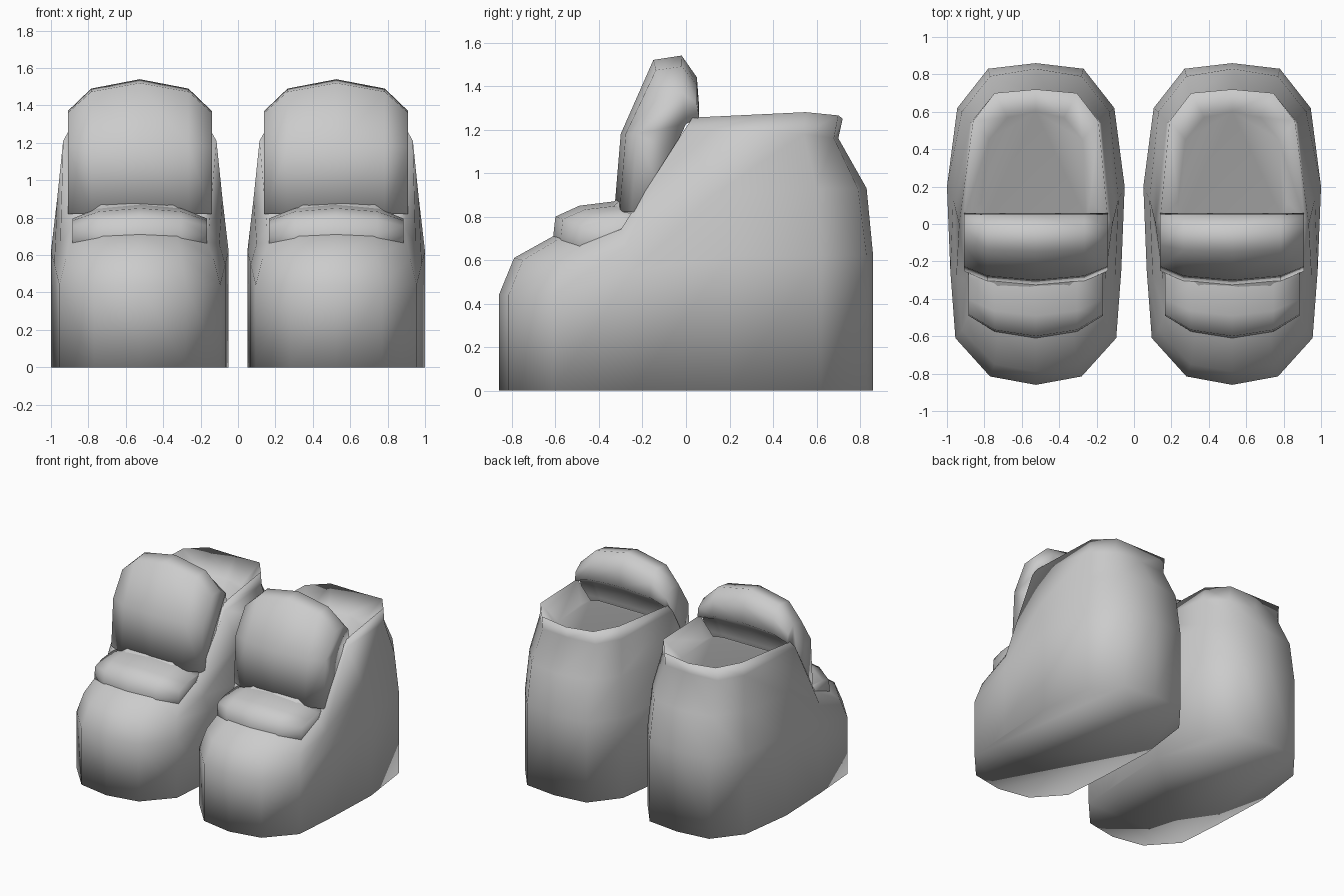
import bpy, bmesh

if "Cube" in bpy.data.objects:
    bpy.data.objects.remove(bpy.data.objects["Cube"])

CX = 0.525  # centre of one boot; a mirror modifier makes the other


def loft(name, sections):
    """Skin closed sections (equal point counts), cap both ends, mirror to a pair."""
    bm = bmesh.new()
    rings = [[bm.verts.new((x + CX, y, z)) for x, y, z in s] for s in sections]
    n = len(rings[0])
    for a, b in zip(rings, rings[1:]):
        for i in range(n):
            j = (i + 1) % n
            bm.faces.new((a[i], a[j], b[j], b[i]))
    bm.faces.new(rings[0][::-1])
    bm.faces.new(rings[-1])
    bmesh.ops.recalc_face_normals(bm, faces=bm.faces)
    for f in bm.faces:
        f.smooth = True
    me = bpy.data.meshes.new(name)
    bm.to_mesh(me)
    bm.free()
    ob = bpy.data.objects.new(name, me)
    bpy.context.collection.objects.link(ob)
    ob.modifiers.new("pair", 'MIRROR').use_mirror_merge = False
    return ob


def ring(plan, heights):
    """Full symmetric ring from a half plan running toe to heel."""
    half = [(x, y, z) for (x, y), z in zip(plan, heights)]
    return half + [(-x, y, z) for x, y, z in half[-2:0:-1]]


def across(profile, stations, z0, z1, y_back):
    """Sections of a side profile across x; the front is pushed back, the top dropped."""
    out = []
    for x, push, drop in stations:
        y_front = min(p[0] for p in profile)
        sec = []
        for y, z in profile:
            t = max(0, min(1, (z - z0) / (z1 - z0)))
            f = max(0, min(1, (y_back - y) / (y_back - y_front)))
            sec.append((x, y + push * f, z - drop * t))
        out.append(sec)
    return out


# Boot body: sole outline, sides, shoulder, collar rim and sunken opening
sole = [(0, -.86), (.245, -.815), (.43, -.61), (.457, -.25),
        (.475, .2), (.42, .62), (.255, .83), (0, .86)]
upper = [(0, -.79), (.22, -.75), (.395, -.57), (.425, -.28),
         (.442, .13), (.395, .6), (.245, .79), (0, .83)]
shoulder = [(0, -.61), (.2, -.58), (.36, -.48), (.37, -.30),
            (.41, .0), (.35, .54), (.225, .68), (0, .70)]
collar = [(0, -.45), (.2, -.43), (.3, -.38), (.33, -.22),
          (.385, .03), (.335, .55), (.22, .70), (0, .72)]
opening = [(0, .0), (.12, .0), (.22, .0), (.27, .03),
           (.29, .12), (.25, .45), (.15, .57), (0, .6)]
loft("boot_body", [
    ring(sole, [0] * 8),
    ring(sole, [.44, .44, .44, .55, .62, .62, .62, .62]),
    ring(upper, [.61, .60, .58, .66, .90, .93, .93, .93]),
    ring(shoulder, [.71, .70, .67, .74, 1.21, 1.18, 1.16, 1.16]),
    ring(collar, [.78, .77, .74, .78, 1.255, 1.28, 1.265, 1.25]),
    ring(opening, [1.12] * 8),
])

# Tongue: padded upright flap with a rolled top
tongue = [(-.33, .82), (-.30, 1.18), (-.15, 1.52), (-.02, 1.54), (.05, 1.44),
          (.06, 1.31), (0, 1.25), (-.08, 1.10), (-.10, .82)]
loft("tongue", across(tongue, [(-.385, .08, .17), (-.26, .025, .05), (0, 0, 0),
                               (.26, .025, .05), (.385, .08, .17)], 1.2, 1.54, 0))

# Instep fold: raised band across the foot in front of the tongue
fold = [(-.61, .62), (-.61, .71), (-.60, .80), (-.49, .85), (-.33, .87),
        (-.18, .87), (-.18, .62)]
loft("instep_fold", across(fold, [(-.36, .12, .075), (-.22, .035, .02), (0, 0, 0),
                                  (.22, .035, .02), (.36, .12, .075)], .7, .87, -.18))
